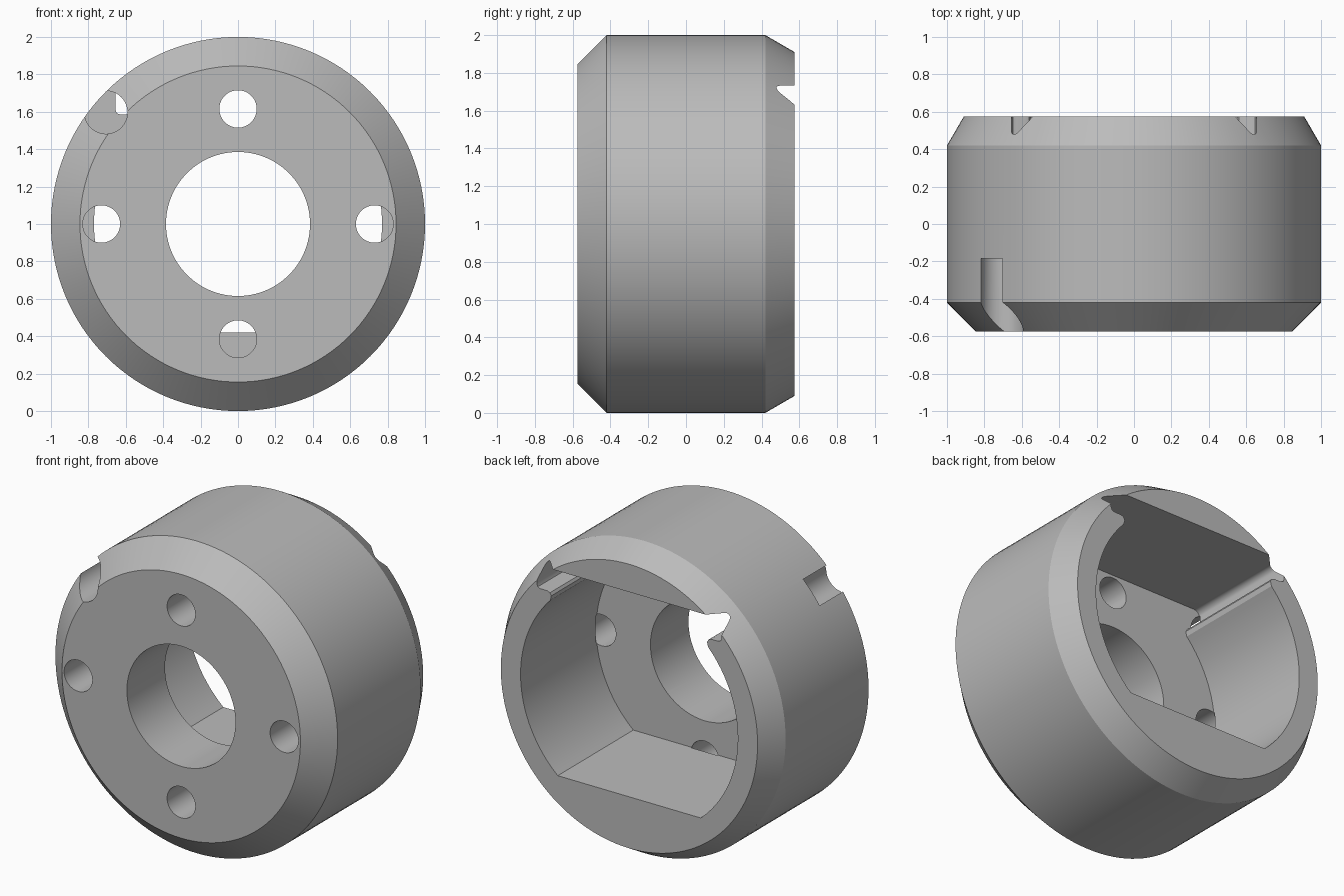
import bpy, bmesh, math

if "Cube" in bpy.data.objects:
    bpy.data.objects.remove(bpy.data.objects["Cube"])

MID = 1.0      # height of the axis
FLOOR = -0.19  # depth of the pocket floor

grey = bpy.data.materials.new("plain grey")
grey.use_nodes = True
colour = (0.5, 0.5, 0.5, 1)
grey.diffuse_color = colour
grey.node_tree.nodes["Principled BSDF"].inputs["Base Color"].default_value = colour


def loft(name, rings):
    """Closed solid through matching rings of points, capped at both ends."""
    bm = bmesh.new()
    loops = [[bm.verts.new(p) for p in ring] for ring in rings]
    for a, b in zip(loops, loops[1:]):
        for i in range(len(a)):
            j = (i + 1) % len(a)
            bm.faces.new((a[i], a[j], b[j], b[i]))
    bm.faces.new(loops[0])
    bm.faces.new(loops[-1])
    bmesh.ops.recalc_face_normals(bm, faces=bm.faces)
    mesh = bpy.data.meshes.new(name)
    bm.to_mesh(mesh)
    bm.free()
    mesh.materials.append(grey)
    obj = bpy.data.objects.new(name, mesh)
    bpy.context.collection.objects.link(obj)
    return obj


def circle(r, y, n, x=0, z=0):
    return [(x + r * math.cos(math.tau * i / n), y,
             MID + z + r * math.sin(math.tau * i / n)) for i in range(n)]


def bore(name, x, z, r, n=48):
    return loft(name, [circle(r, y, n, x, z) for y in (-0.7, FLOOR + 0.006)])


# Chamfered round body
body = loft("housing", [circle(r, y, 128) for r, y in
                        ((0.845, -0.575), (1, -0.42), (1, 0.42), (0.91, 0.575))])

# Pocket outline: flat base, round wall, notched upper corners, flat top
low, high = -math.asin(0.58 / 0.77), math.atan2(0.53, 0.56)
half = [(0.77 * math.cos(t), 0.77 * math.sin(t))
        for t in (low + (high - low) * i / 32 for i in range(33))]
half += [(0.552, 0.56), (0.562, 0.577), (0.58, 0.585), (0.63, 0.585),
         (0.648, 0.592), (0.655, 0.61)]
half += [(0.615 + 0.04 * math.cos(t), 0.692 + 0.04 * math.sin(t))
         for t in (math.pi / 2 * i / 6 for i in range(7))]
outline = half + [(-x, z) for x, z in reversed(half)]
cutters = [loft("pocket_cutter", [[(x, y, MID + z) for x, z in outline]
                                  for y in (FLOOR, 0.7)])]

# Centre bore, four screw holes and the edge groove
cutters.append(bore("centre_cutter", 0, 0, 0.385, 96))
for x, z in ((0.73, 0), (-0.73, 0), (0, 0.615), (0, -0.615)):
    cutters.append(bore("screw_cutter", x, z, 0.1))
cutters.append(bore("groove_cutter", -0.706, 0.597, 0.115))

bpy.ops.object.select_all(action='DESELECT')
bpy.context.view_layer.objects.active = body
body.select_set(True)
for cutter in cutters:
    cutter.hide_render = True
    mod = body.modifiers.new("cut", 'BOOLEAN')
    mod.operation = 'DIFFERENCE'
    mod.solver = 'EXACT'
    mod.object = cutter
    bpy.ops.object.modifier_apply(modifier=mod.name)
    bpy.data.objects.remove(cutter)

bpy.ops.object.shade_smooth_by_angle(angle=math.radians(25))
